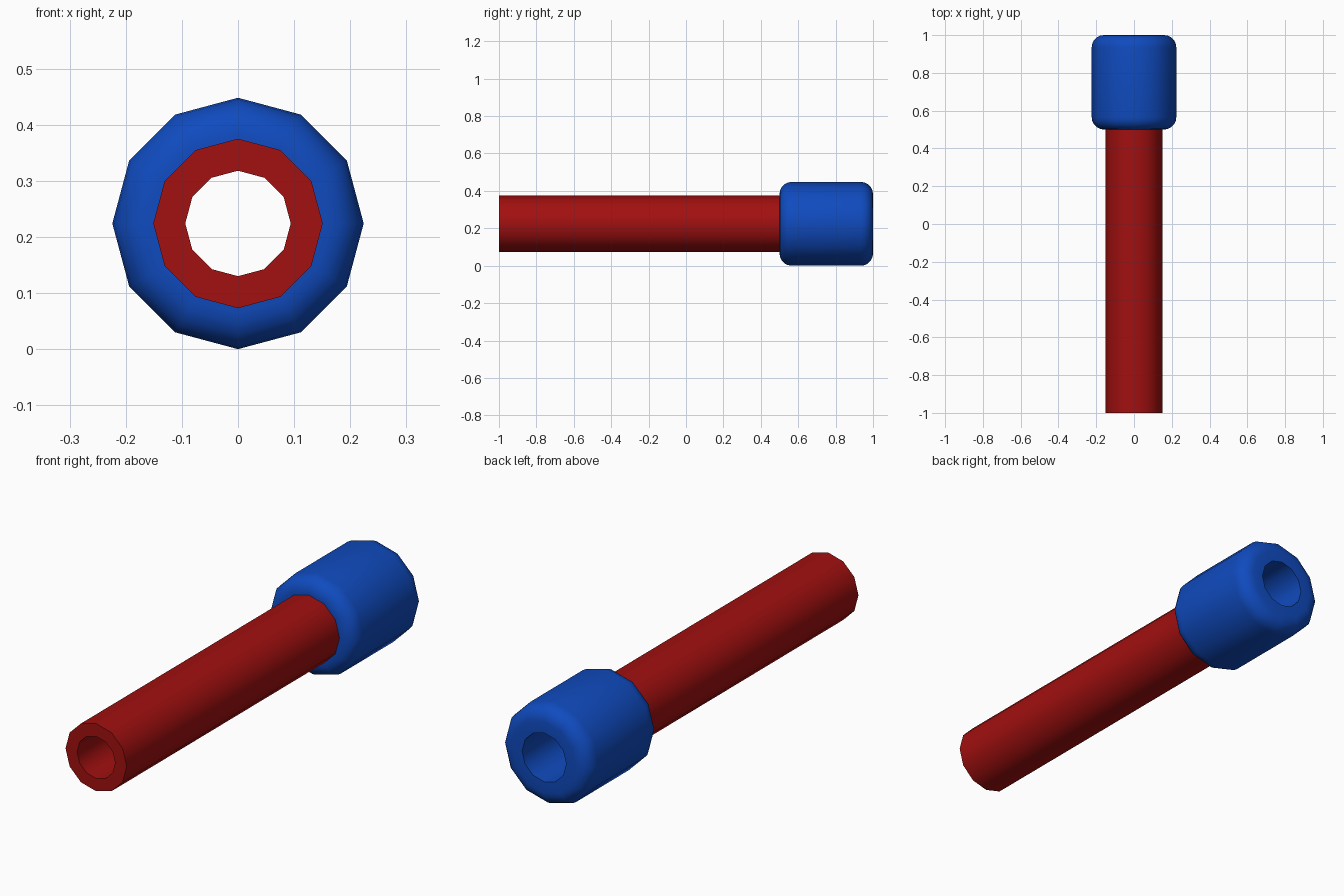
import bpy, bmesh
from math import sin, cos, pi, radians

SIDES = 12
AXIS_Z = 0.224

if "Cube" in bpy.data.objects:
    bpy.data.objects.remove(bpy.data.objects["Cube"], do_unlink=True)


def material(name, color):
    mat = bpy.data.materials.new(name)
    mat.use_nodes = True
    mat.diffuse_color = color
    mat.node_tree.nodes["Principled BSDF"].inputs["Base Color"].default_value = color
    return mat


def lathe(name, profile, mat):
    """Spin a closed (radius, y) profile around the long axis."""
    bm = bmesh.new()
    rings = []
    for i in range(SIDES):
        a = 2 * pi * i / SIDES
        rings.append([bm.verts.new((r * cos(a), y, AXIS_Z + r * sin(a)))
                      for r, y in profile])
    n = len(profile)
    for i in range(SIDES):
        here, after = rings[i], rings[(i + 1) % SIDES]
        for j in range(n):
            k = (j + 1) % n
            bm.faces.new((here[j], here[k], after[k], after[j]))
    bmesh.ops.recalc_face_normals(bm, faces=bm.faces)
    mesh = bpy.data.meshes.new(name)
    bm.to_mesh(mesh)
    bm.free()
    mesh.materials.append(mat)
    obj = bpy.data.objects.new(name, mesh)
    bpy.context.collection.objects.link(obj)
    bpy.ops.object.select_all(action='DESELECT')
    obj.select_set(True)
    bpy.context.view_layer.objects.active = obj
    bpy.ops.object.shade_smooth_by_angle(angle=radians(40))
    return obj


def rounded_corner(r, y, radius, start, steps=5):
    """Quarter arc of (radius, y) points around a corner centre."""
    return [(r + radius * cos(start + pi / 2 * i / steps),
             y + radius * sin(start + pi / 2 * i / steps)) for i in range(steps + 1)]


red = material("deep red", (0.36, 0.005, 0.005, 1))
blue = material("strong blue", (0.005, 0.07, 0.52, 1))

# Long hollow tube
lathe("tube", [(0.094, -1), (0.151, -1), (0.151, 0.52), (0.094, 0.52)], red)

# Wide hollow collar with rounded outer rims
OUTER, BORE, ROUND = 0.224, 0.109, 0.065
front_rim = rounded_corner(OUTER - ROUND, 0.5 + ROUND, ROUND, -pi / 2)
back_rim = rounded_corner(OUTER - ROUND, 1 - ROUND, ROUND, 0)
lathe("collar", [(BORE, 0.5)] + front_rim + back_rim + [(BORE, 1)], blue)
